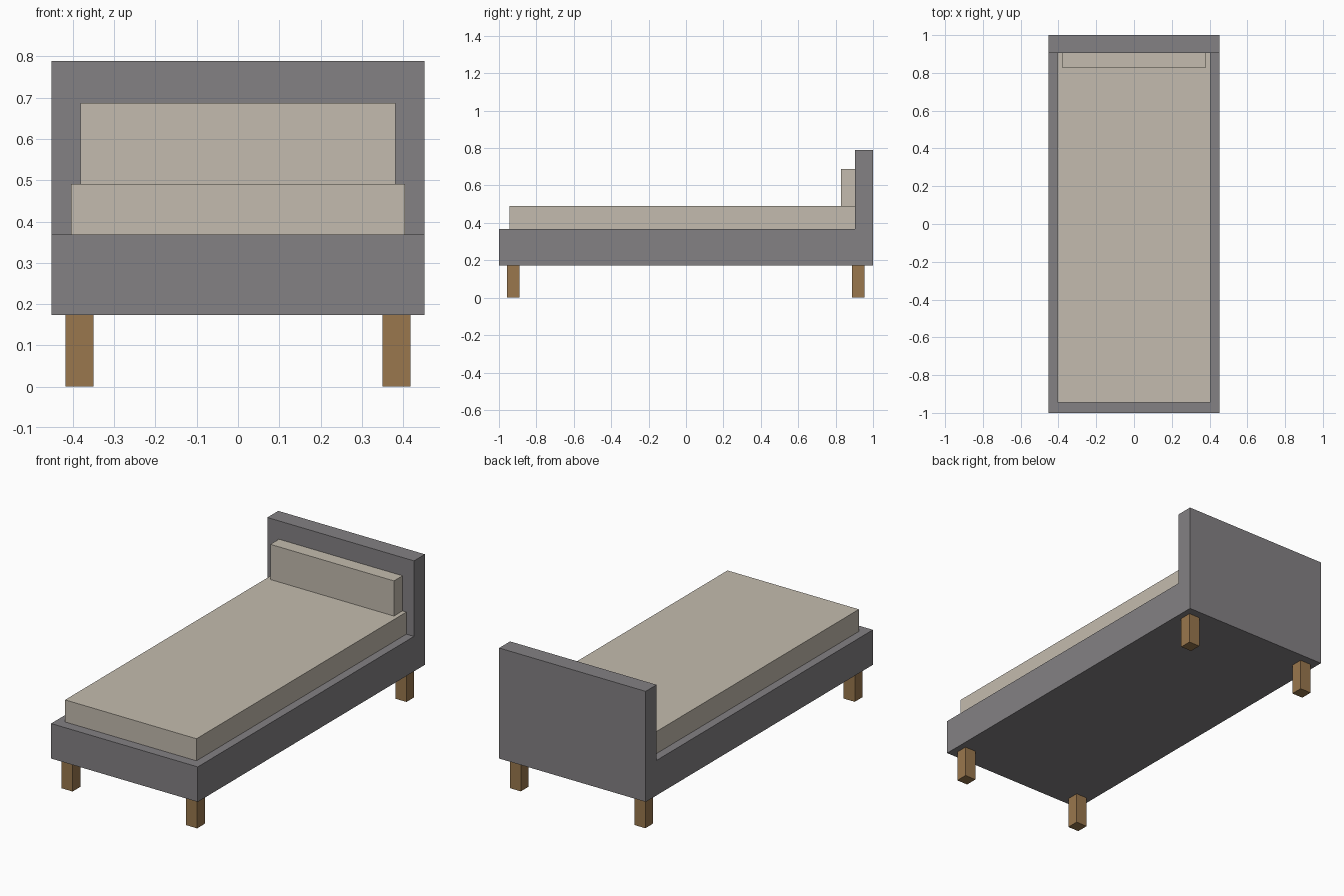
import bpy
import bmesh

cube = bpy.data.objects.get("Cube")
if cube:
    bpy.data.objects.remove(cube, do_unlink=True)


def make_material(name, rgb):
    mat = bpy.data.materials.new(name)
    mat.use_nodes = True
    colour = (*rgb, 1.0)
    mat.diffuse_color = colour
    mat.node_tree.nodes["Principled BSDF"].inputs["Base Color"].default_value = colour
    return mat


def extrude_profile(name, profile, x0, x1, mat):
    """Extrude a (y, z) outline along x from x0 to x1."""
    bm = bmesh.new()
    face = bm.faces.new([bm.verts.new((x0, y, z)) for y, z in profile])
    result = bmesh.ops.extrude_face_region(bm, geom=[face])
    moved = [v for v in result["geom"] if isinstance(v, bmesh.types.BMVert)]
    bmesh.ops.translate(bm, verts=moved, vec=(x1 - x0, 0, 0))
    bmesh.ops.recalc_face_normals(bm, faces=bm.faces)
    mesh = bpy.data.meshes.new(name)
    bm.to_mesh(mesh)
    bm.free()
    mesh.materials.append(mat)
    obj = bpy.data.objects.new(name, mesh)
    bpy.context.collection.objects.link(obj)
    return obj


def box(name, x0, x1, y0, y1, z0, z1, mat):
    return extrude_profile(name, [(y0, z0), (y1, z0), (y1, z1), (y0, z1)], x0, x1, mat)


grey = make_material("grey upholstery", (0.23, 0.22, 0.23))
linen = make_material("beige linen", (0.55, 0.5, 0.425))
wood = make_material("brown wood", (0.32, 0.185, 0.075))

# Base and headboard share one L-shaped side profile
base_z, rail_z, head_z, head_y = 0.173, 0.368, 0.789, 0.904
extrude_profile(
    "bed_frame",
    [(-1, base_z), (1, base_z), (1, head_z), (head_y, head_z), (head_y, rail_z), (-1, rail_z)],
    -0.452, 0.452, grey)

# Bedding
mattress_z = 0.491
box("mattress", -0.405, 0.405, -0.944, head_y, rail_z, mattress_z, linen)
box("pillow", -0.381, 0.381, 0.829, head_y, mattress_z, 0.687, linen)

# Four square legs
half = 0.034
for side, x in (("right", -0.384), ("left", 0.384)):
    for end, y in (("front", -0.923), ("back", 0.921)):
        box(f"{end}_{side}_leg", x - half, x + half, y - half, y + half, 0, base_z, wood)
